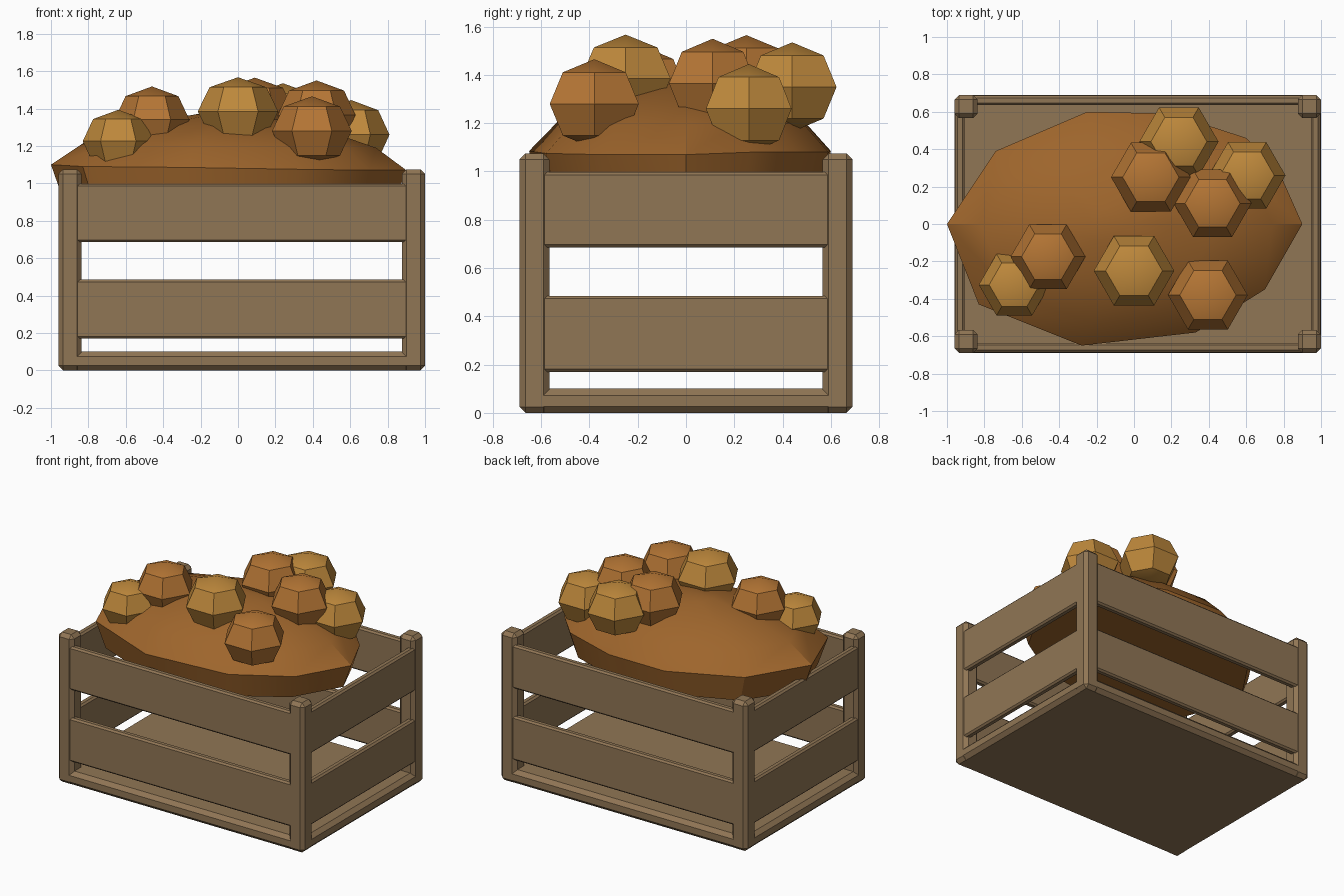
import bpy, bmesh, math

if "Cube" in bpy.data.objects:
    bpy.data.objects.remove(bpy.data.objects["Cube"])

def material(name, rgb):
    m = bpy.data.materials.new(name)
    m.diffuse_color = (*rgb, 1)
    m.use_nodes = True
    m.node_tree.nodes["Principled BSDF"].inputs["Base Color"].default_value = m.diffuse_color
    return m

WOOD = material("wood", (0.28, 0.18, 0.09))
SOIL = material("heap_brown", (0.34, 0.13, 0.025))
DARK = material("lump_dark", (0.46, 0.18, 0.035))
LIGHT = material("lump_light", (0.52, 0.25, 0.045))

def finish(name, bm, mat, smooth=None):
    bmesh.ops.recalc_face_normals(bm, faces=bm.faces)
    me = bpy.data.meshes.new(name)
    bm.to_mesh(me)
    bm.free()
    ob = bpy.data.objects.new(name, me)
    bpy.context.collection.objects.link(ob)
    me.materials.append(mat)
    if smooth:
        bpy.ops.object.select_all(action='DESELECT')
        ob.select_set(True)
        bpy.context.view_layer.objects.active = ob
        bpy.ops.object.shade_smooth_by_angle(angle=math.radians(smooth))
    return ob

def box(name, lo, hi, bevel):
    bm = bmesh.new()
    bmesh.ops.create_cube(bm, size=1)
    for v in bm.verts:
        v.co = [(a + b) / 2 + c * (b - a) for a, b, c in zip(lo, hi, v.co)]
    bmesh.ops.bevel(bm, geom=bm.edges[:], offset=bevel, segments=1, affect='EDGES')
    return finish(name, bm, WOOD)

def loft(name, rings, top, bottom, mat, smooth):
    """Skin a stack of rings, closing with a top point and a bottom point or cap."""
    bm = bmesh.new()
    loops = [[bm.verts.new(p) for p in r] for r in rings]
    n = len(loops[0])
    for a, b in zip(loops, loops[1:]):
        for i in range(n):
            bm.faces.new((a[i], a[(i + 1) % n], b[(i + 1) % n], b[i]))
    for loop, tip in ((loops[0], bottom), (loops[-1], top)):
        if tip is None:
            bm.faces.new(loop)
        else:
            t = bm.verts.new(tip)
            for i in range(n):
                bm.faces.new((loop[i], loop[(i + 1) % n], t))
    return finish(name, bm, mat, smooth)

# Crate: floor, corner posts and two rows of planks
CX, HX, HY = 0.02, 0.98, 0.69
box("crate_floor", (CX - HX, -HY, 0), (CX + HX, HY, 0.10), 0.027)
for sx in (-1, 1):
    for sy in (-1, 1):
        px, py = CX + sx * (HX - 0.062), sy * (HY - 0.062)
        box("corner_post", (px - 0.062, py - 0.062, 0), (px + 0.062, py + 0.062, 1.075), 0.025)
for z0, z1 in ((0.17, 0.485), (0.685, 0.997)):
    for s in (-1, 1):
        y = s * (HY - 0.029)
        box("long_plank", (CX - HX + 0.05, y - 0.025, z0), (CX + HX - 0.05, y + 0.025, z1), 0.012)
        x = CX + s * (HX - 0.029)
        box("short_plank", (x - 0.025, -HY + 0.05, z0), (x + 0.025, HY - 0.05, z1), 0.012)

# Heap: irregular dome with a short tapering side and flat underside
RIM = [(-1.0, 0, 1.10), (-0.83, -0.43, 1.09), (-0.28, -0.65, 1.085), (0.33, -0.58, 1.075),
       (0.70, -0.35, 1.07), (0.90, 0, 1.07), (0.78, 0.27, 1.08), (0.60, 0.46, 1.08),
       (0.20, 0.59, 1.08), (-0.25, 0.60, 1.085), (-0.74, 0.39, 1.09)]
def heap_ring(k, lift):
    return [(x * k, y * k, z + lift) for x, y, z in RIM]
base = [(x * 0.93, y * 0.93, 0.90) for x, y, z in RIM]
loft("heap", [base, RIM, heap_ring(0.82, 0.12), heap_ring(0.5, 0.22), heap_ring(0.22, 0.27)],
     (0, 0, 1.37), None, SOIL, 30)

# Loose six-sided lumps resting on the heap: x, y, z, radius, height, material
LUMPS = [(0.395, -0.38, 1.28, 0.213, 0.185, DARK), (0.0, -0.25, 1.385, 0.215, 0.182, LIGHT),
         (-0.46, -0.175, 1.34, 0.20, 0.178, DARK), (-0.64, -0.325, 1.225, 0.19, 0.168, LIGHT),
         (0.09, 0.25, 1.38, 0.213, 0.185, DARK), (0.24, 0.44, 1.35, 0.212, 0.185, LIGHT),
         (0.605, 0.26, 1.26, 0.205, 0.185, LIGHT), (0.42, 0.11, 1.365, 0.208, 0.185, DARK)]
for x, y, z, r, h, mat in LUMPS:
    rings = []
    for t in (-45, 0, 45):
        c, s = math.cos(math.radians(t)), math.sin(math.radians(t))
        rings.append([(x + r * c * math.cos(i * math.pi / 3),
                       y + r * c * math.sin(i * math.pi / 3), z + h * s) for i in range(6)])
    loft("lump", rings, (x, y, z + h), (x, y, z - h), mat, 30)
